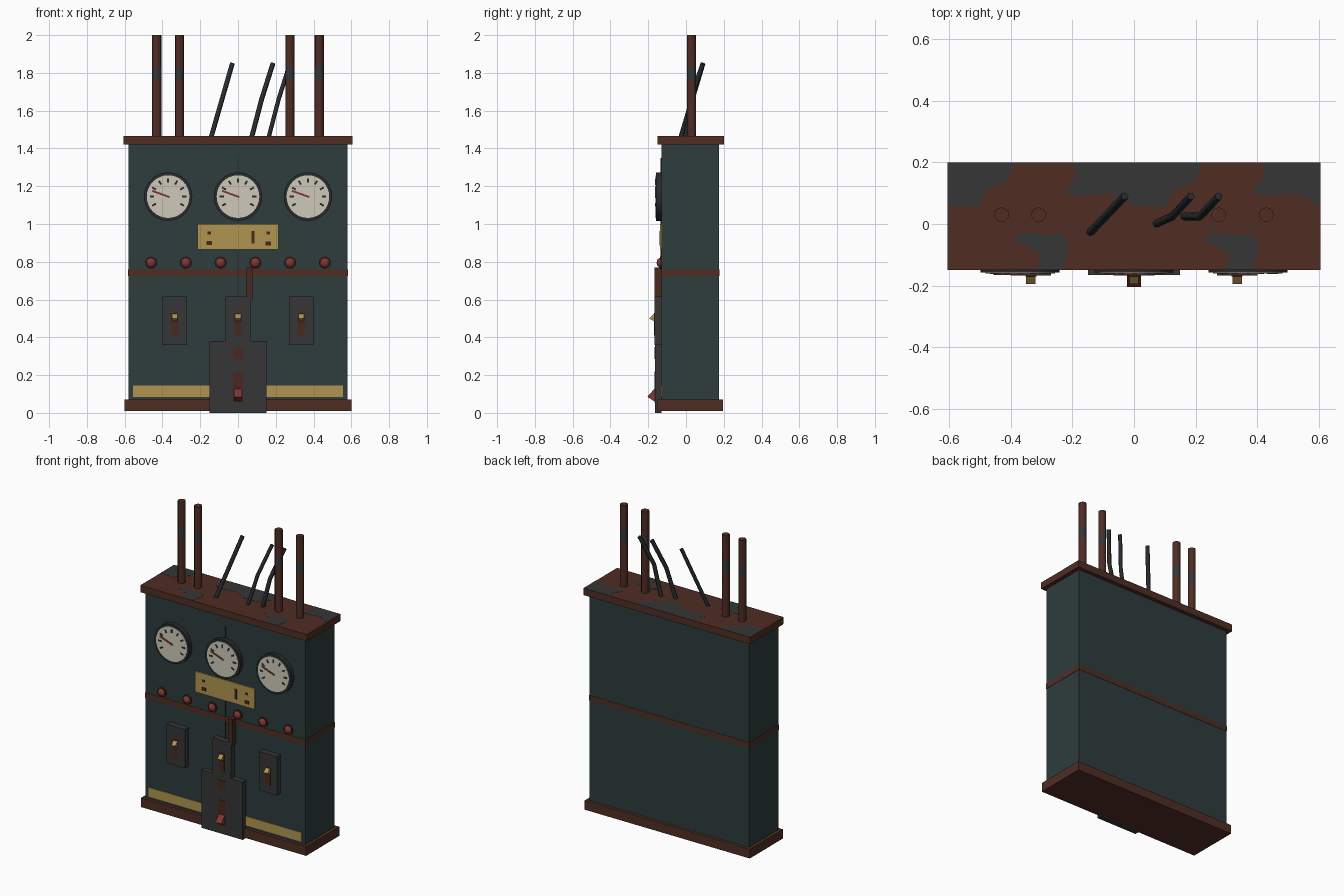
import bpy, bmesh, math
from mathutils import Matrix, Vector

if "Cube" in bpy.data.objects:
    bpy.data.objects.remove(bpy.data.objects["Cube"], do_unlink=True)


def material(name, r, g, b):
    col = [((c / 255 + 0.055) / 1.055) ** 2.4 for c in (r, g, b)] + [1]
    m = bpy.data.materials.new(name)
    m.diffuse_color = col
    m.use_nodes = True
    m.node_tree.nodes["Principled BSDF"].inputs["Base Color"].default_value = col
    return m


TEAL = material("teal paint", 46, 60, 60)
RUST = material("rust", 80, 45, 36)
IRON = material("dark iron", 54, 54, 55)
BLACK = material("blackened steel", 40, 43, 45)
BRASS = material("brass", 176, 149, 78)
RED = material("red enamel", 128, 54, 52)
CREAM = material("dial cream", 206, 202, 186)
BROWN = material("dark brown", 72, 40, 32)


def finish(name, bm, mat, smooth=False):
    bmesh.ops.recalc_face_normals(bm, faces=bm.faces)
    me = bpy.data.meshes.new(name)
    bm.to_mesh(me)
    bm.free()
    me.materials.append(mat)
    ob = bpy.data.objects.new(name, me)
    bpy.context.collection.objects.link(ob)
    if smooth:
        bpy.ops.object.select_all(action="DESELECT")
        ob.select_set(True)
        bpy.context.view_layer.objects.active = ob
        bpy.ops.object.shade_smooth_by_angle()
    return ob


def box(name, mat, x, y, z, turn=None):
    """Box from (low, high) ranges; turn is an optional matrix."""
    bm = bmesh.new()
    bmesh.ops.create_cube(bm, size=1)
    for v in bm.verts:
        v.co = Vector([(r[0] + r[1]) / 2 + c * (r[1] - r[0]) for c, r in zip(v.co, (x, y, z))])
    if turn:
        bm.transform(turn)
    return finish(name, bm, mat)


def disc(name, mat, x, z, radius, back, front, sides=32):
    """Round plate facing the front."""
    bm = bmesh.new()
    bmesh.ops.create_cone(bm, cap_ends=True, segments=sides, radius1=radius,
                          radius2=radius, depth=back - front)
    bm.transform(Matrix.Translation((x, (back + front) / 2, z)) @ Matrix.Rotation(math.pi / 2, 4, "X"))
    return finish(name, bm, mat, True)


def prism(name, mat, points, offset):
    """Extrude a closed outline by a vector."""
    bm = bmesh.new()
    face = bm.faces.new([bm.verts.new(p) for p in points])
    out = bmesh.ops.extrude_face_region(bm, geom=[face])
    bmesh.ops.translate(bm, vec=offset, verts=[v for v in out["geom"] if isinstance(v, bmesh.types.BMVert)])
    return finish(name, bm, mat)


def rod(name, mat, points, radius):
    cu = bpy.data.curves.new(name, "CURVE")
    cu.dimensions = "3D"
    cu.bevel_depth = radius
    cu.bevel_resolution = 1
    cu.use_fill_caps = True
    sp = cu.splines.new("POLY")
    sp.points.add(len(points) - 1)
    for p, co in zip(sp.points, points):
        p.co = (*co, 1)
    tmp = bpy.data.objects.new(name + "_path", cu)
    bpy.context.collection.objects.link(tmp)
    bpy.context.view_layer.update()
    me = bpy.data.meshes.new_from_object(tmp.evaluated_get(bpy.context.evaluated_depsgraph_get()))
    bpy.data.objects.remove(tmp, do_unlink=True)
    bm = bmesh.new()
    bm.from_mesh(me)
    bpy.data.meshes.remove(me)
    return finish(name, bm, mat)


FRONT = -0.13

# Cabinet
box("cabinet_body", TEAL, (-0.58, 0.58), (FRONT, 0.175), (0.06, 1.43))
box("rust_band", RUST, (-0.582, 0.582), (FRONT - 0.002, 0.177), (0.725, 0.76))
box("base_plinth", RUST, (-0.6, 0.6), (-0.15, 0.195), (0.01, 0.07))
box("top_slab", RUST, (-0.605, 0.605), (-0.15, 0.2), (1.42, 1.465))

# Bare iron patches on the top slab, repeating along its length
back_left = [(-0.605, 0.06), (-0.5, 0.055), (-0.48, 0.11), (-0.41, 0.14), (-0.39, 0.2), (-0.605, 0.2)]
back_mid = [(-0.19, 0.2), (-0.19, 0.15), (-0.23, 0.1), (-0.17, 0.09), (-0.08, 0.1), (0.0, 0.06),
            (0.1, 0.055), (0.13, 0.11), (0.2, 0.14), (0.22, 0.2)]
back_right = [(0.42, 0.2), (0.42, 0.15), (0.38, 0.1), (0.45, 0.09), (0.53, 0.1), (0.605, 0.06), (0.605, 0.2)]
front_left = [(-0.32, -0.15), (-0.3, -0.1), (-0.39, -0.05), (-0.36, -0.025), (-0.28, -0.035),
              (-0.23, -0.03), (-0.21, -0.08), (-0.23, -0.15)]
front_right = [(x + 0.615, y) for x, y in front_left]
for i, outline in enumerate((back_left, back_mid, back_right, front_left, front_right)):
    prism(f"iron_patch_{i + 1}", IRON, [(x, y, 1.464) for x, y in outline], (0, 0, 0.002))

# Upright pipes with a dark worn band
for i, x in enumerate((-0.43, -0.31, 0.275, 0.43)):
    bm = bmesh.new()
    bmesh.ops.create_cone(bm, cap_ends=True, segments=12, radius1=0.024, radius2=0.024, depth=0.56)
    bm.transform(Matrix.Translation((x, 0.03, 1.72)))
    for z in (1.76, 1.83):
        bmesh.ops.bisect_plane(bm, geom=bm.verts[:] + bm.edges[:] + bm.faces[:],
                               plane_co=(0, 0, z), plane_no=(0, 0, 1))
    for f in bm.faces:
        f.material_index = int(1.76 < f.calc_center_median().z < 1.83)
    finish(f"pipe_{i + 1}", bm, RUST, True).data.materials.append(IRON)

# Leaning rods on top
rod("lean_rod_1", BLACK, [(-0.145, -0.03, 1.45), (-0.03, 0.09, 1.85)], 0.013)
rod("lean_rod_2", BLACK, [(0.07, 0.0, 1.45), (0.125, 0.025, 1.66), (0.185, 0.09, 1.85)], 0.013)
rod("lean_rod_3", BLACK, [(0.16, 0.025, 1.45), (0.215, 0.025, 1.66), (0.275, 0.09, 1.85)], 0.013)

# Thin vertical conduit behind the middle instruments
box("conduit", BLACK, (-0.003, 0.003), (FRONT - 0.006, FRONT), (0.6, 1.35))

# Dial gauges
for side, gx in (("right", -0.37), ("middle", 0), ("left", 0.37)):
    gz = 1.145
    disc(f"{side}_gauge_case", BLACK, gx, gz, 0.128, FRONT, -0.158)
    disc(f"{side}_gauge_face", CREAM, gx, gz, 0.113, -0.157, -0.161)
    centre = Matrix.Translation((gx, 0, gz))
    for k in range(9):
        box(f"{side}_gauge_tick_{k + 1}", BLACK, (0.074, 0.097), (-0.163, -0.16), (-0.005, 0.005),
            centre @ Matrix.Rotation(math.radians(30 - 30 * k), 4, "Y"))
    box(f"{side}_gauge_needle", RED, (-0.09, 0.008), (-0.165, -0.161), (-0.005, 0.005),
        centre @ Matrix.Rotation(math.radians(20), 4, "Y"))

# Brass plate with small dark fittings
box("brass_plate", BRASS, (-0.215, 0.215), (-0.138, FRONT), (0.865, 1.0))
for i, (x, z, w, h) in enumerate(((-0.152, 0.952, 0.01, 0.008), (-0.152, 0.9, 0.015, 0.011),
                                  (0.08, 0.93, 0.008, 0.033), (0.16, 0.952, 0.01, 0.008),
                                  (0.16, 0.897, 0.015, 0.011))):
    box(f"plate_mark_{i + 1}", BROWN, (x - w, x + w), (-0.14, -0.137), (z - h, z + h))

# Row of domed push buttons
for i in range(6):
    x = -0.46 + i * 0.184
    disc(f"button_rim_{i + 1}", BROWN, x, 0.795, 0.032, FRONT, -0.138, 20)
    bm = bmesh.new()
    bmesh.ops.create_uvsphere(bm, u_segments=16, v_segments=8, radius=0.026)
    bm.transform(Matrix.Translation((x, -0.136, 0.795)) @ Matrix.Diagonal((1, 0.75, 1, 1)))
    finish(f"button_{i + 1}", bm, RED, True)

# Brass strips along the foot
for side, s in (("right", -1), ("left", 1)):
    box(f"{side}_foot_strip", BRASS, sorted((s * 0.14, s * 0.555)), (-0.135, FRONT), (0.085, 0.145))


def knob(name, mat, x, half, base, low, high, tip_y, tip_z):
    """Wedge shaped switch toggle."""
    prism(name, mat, [(x - half, base, low), (x - half, base, high), (x - half, tip_y, tip_z)],
          (2 * half, 0, 0))


# Switch boxes with slot and brass toggle
for side, x in (("right", -0.335), ("middle", 0), ("left", 0.335)):
    box(f"{side}_switch_box", IRON, (x - 0.066, x + 0.066), (-0.168, FRONT), (0.36, 0.615))
    box(f"{side}_switch_slot", BROWN, (x - 0.018, x + 0.018), (-0.17, -0.167), (0.41, 0.53))
    knob(f"{side}_switch_toggle", BRASS, x, 0.015, -0.168, 0.485, 0.525, -0.195, 0.5)

# Tall centre panel with main switch
box("centre_panel", IRON, (-0.15, 0.15), (-0.165, FRONT), (0.0, 0.38))
box("main_slot", BROWN, (-0.026, 0.026), (-0.168, -0.164), (0.055, 0.22))
box("main_slot_upper", BROWN, (-0.026, 0.026), (-0.168, -0.164), (0.285, 0.35))
knob("main_toggle", RED, 0, 0.022, -0.165, 0.06, 0.13, -0.205, 0.085)

# Upright handle beside the centre switch
box("side_handle", BROWN, (0.046, 0.076), (-0.166, FRONT), (0.6, 0.77))
